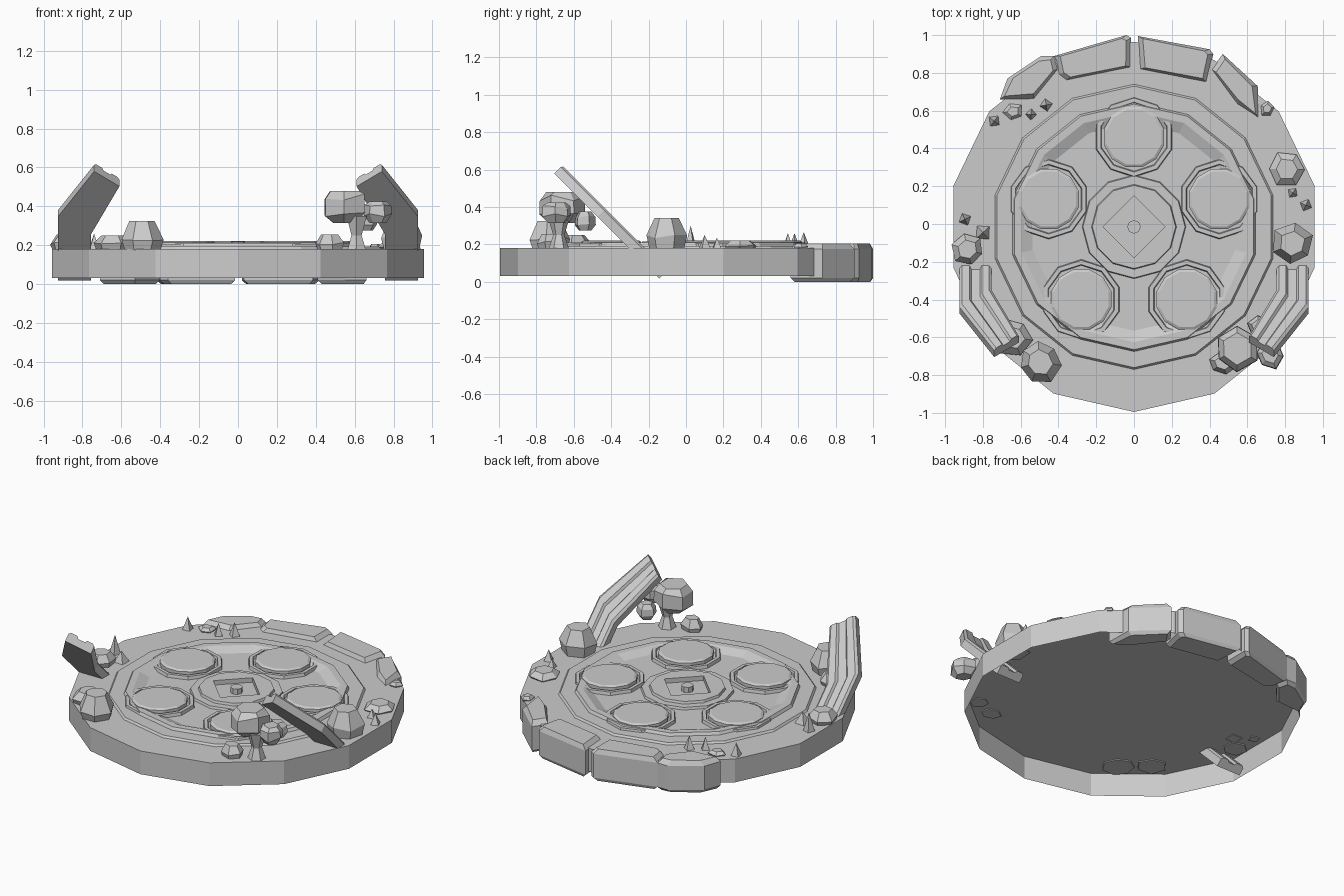
import bpy, bmesh, random
from math import sin, cos, pi, radians
from mathutils import Vector

if "Cube" in bpy.data.objects:
    bpy.data.objects.remove(bpy.data.objects["Cube"])

CY = -0.015          # platform centre in y
TOP = 0.18           # platform deck height


def make(name, verts, faces, fix=True):
    me = bpy.data.meshes.new(name)
    me.from_pydata([tuple(v) for v in verts], [], faces)
    if fix:
        bm = bmesh.new()
        bm.from_mesh(me)
        bmesh.ops.recalc_face_normals(bm, faces=bm.faces)
        bm.to_mesh(me)
        bm.free()
    ob = bpy.data.objects.new(name, me)
    bpy.context.collection.objects.link(ob)
    return ob


def skin(name, rings, cap0=False, cap1=True):
    """Bridge equal-length point rings, optionally capping the ends."""
    n = len(rings[0])
    faces = [(k*n+i, k*n+(i+1) % n, (k+1)*n+(i+1) % n, (k+1)*n+i)
             for k in range(len(rings)-1) for i in range(n)]
    if cap0:
        faces.append(tuple(range(n))[::-1])
    if cap1:
        faces.append(tuple(range((len(rings)-1)*n, len(rings)*n)))
    closed = cap0 and cap1
    return make(name, [p for r in rings for p in r], faces, closed)


def ring(x, y, r, z, n, a0=-pi/2):
    out = []
    for i in range(n):
        a = a0 + 2*pi*i/n
        rad = r(a) if callable(r) else r
        out.append((x+rad*cos(a), y+rad*sin(a), z))
    return out


def lathe(name, x, y, prof, n, a0=-pi/2, cap0=False, cap1=True):
    return skin(name, [ring(x, y, r, z, n, a0) for r, z in prof], cap0, cap1)


def rock(name, x, y, rx, ry, z0, z1, n=6, seed=0, prof=((.85, 0), (1, .4), (.6, 1))):
    rnd = random.Random(seed)
    a0 = rnd.uniform(0, pi)
    jit = [rnd.uniform(.88, 1.08) for _ in range(n)]
    rings = []
    for f, t in prof:
        rings.append([(x+rx*f*jit[i]*cos(a0+2*pi*i/n),
                       y+ry*f*jit[i]*sin(a0+2*pi*i/n),
                       z0+(z1-z0)*(t+(rnd.uniform(-.1, .1) if 0 < t < 1 else 0)))
                      for i in range(n)])
    return skin(name, rings, True, True)


# Platform shell, open underneath
lathe("platform_base", 0, CY, [(.98, .03), (.98, TOP)], 14)

# Stepped deck plate with a sunken middle
lathe("deck_plate", 0, CY, [(.755, TOP), (.745, .192), (.66, .192), (.65, .21),
                            (.61, .21), (.55, .185)], 14)

# Five round pads, each in a collar
for k in range(5):
    a = radians(90+72*k)
    x, y = .475*cos(a), CY+.475*sin(a)
    lathe("pad_collar", x, y, [(.212, .184), (.207, .205), (.185, .205), (.18, .187)],
          10, a)
    lathe("pad", x, y, [(.165, .185), (.165, .214), (.15, .222)], 12, pi/12)


# Centre dais with a square pit and a knob
def diamond(a):
    return .165/(abs(cos(a))+abs(sin(a)))


lathe("centre_dais", 0, CY, [(.275, .184), (.27, .2), (.225, .2), (.22, .215),
                             (diamond, .215), (diamond, .186)], 12)
lathe("centre_knob", 0, CY, [(.036, .184), (.036, .22)], 8)

# Kerb stones along the back edge
stones = [
    [(-.71, .66), (-.67, .77), (-.49, .89), (-.42, .89), (-.40, .82), (-.53, .66)],
    [(-.42, .89), (-.04, 1.0), (-.015, .985), (-.015, .83), (-.36, .76), (-.40, .79)],
    [(.02, .995), (.40, .925), (.42, .90), (.385, .75), (.03, .82)],
    [(.41, .82), (.47, .90), (.655, .73), (.66, .56), (.55, .63)],
]
for pts in stones:
    c = sum((Vector(p) for p in pts), Vector((0, 0)))/len(pts)
    rings = []
    for inset, z in ((.025, 0), (0, .02), (0, .175), (.03, .205)):
        r = []
        for p in pts:
            v = Vector(p)-c
            q = c+v*(1-inset/v.length)
            r.append((q.x, q.y, z))
        rings.append(r)
    skin("kerb_stone", rings, True, True)

# Leaning bent beams, one each side, with raised rims
inner = [(.755, .06), (.755, .30), (.61, .545)]
outer = [(.925, .06), (.925, .39), (.74, .622)]
section = [(0, -.012), (.08, 0), (.3, 0), (.36, -.014), (.62, -.014), (.68, 0),
           (.92, 0), (1, -.012), (1, -.06), (0, -.06)]
for s in (-1, 1):
    rings = []
    for (xi, zi), (xo, zo) in zip(inner, outer):
        r = []
        for t, d in section:
            x, z = xi+(xo-xi)*t, zi+(zo-zi)*t
            r.append((s*x, -.04-z+d*.707, z+d*.707))
        rings.append(r)
    skin("leaning_beam", rings, True, True)

# Loose rocks on the deck: x, y, rx, ry, top, sides
for i, (x, y, rx, ry, z, n) in enumerate([
        (-.88, -.135, .09, .09, .255, 6), (-.50, -.73, .115, .115, .325, 7),
        (-.64, -.60, .10, .10, .25, 6), (.84, -.105, .115, .115, .34, 6),
        (.81, .29, .105, .10, .22, 6), (-.64, .595, .055, .05, .205, 5),
        (.705, .61, .04, .045, .205, 5), (.47, -.735, .075, .06, .255, 6)]):
    rock("loose_rock", x, y, rx, ry, TOP-.005, z, n, i+3)

# Balanced rock: stem, big cap and two side lumps
lathe("rock_stem", .61, -.68, [(.055, .175), (.03, .25), (.06, .35)], 6, cap0=True)
rock("rock_cap", .545, -.66, .12, .12, .315, .48, 6, 21,
     ((.55, 0), (1, .3), (.98, .8), (.7, 1)))
lump = ((.6, 0), (1, .35), (.95, .75), (.6, 1))
rock("rock_lump", .72, -.69, .08, .08, .315, .425, 6, 22, lump)
rock("rock_lump", .66, -.54, .06, .06, .275, .375, 5, 23, lump)

# Small four-sided spikes
for x, y, r, z in [(-.74, .545, .036, .26), (-.545, .58, .032, .26), (-.465, .63, .036, .265),
                   (-.895, .025, .036, .30), (-.80, -.045, .05, .25),
                   (.84, .165, .032, .235), (.91, .10, .036, .25)]:
    b = ring(x, y, r, TOP-.005, 4, x*3)
    make("spike", b+[(x, y, z)],
         [(0, 1, 4), (1, 2, 4), (2, 3, 4), (3, 0, 4), (3, 2, 1, 0)])
